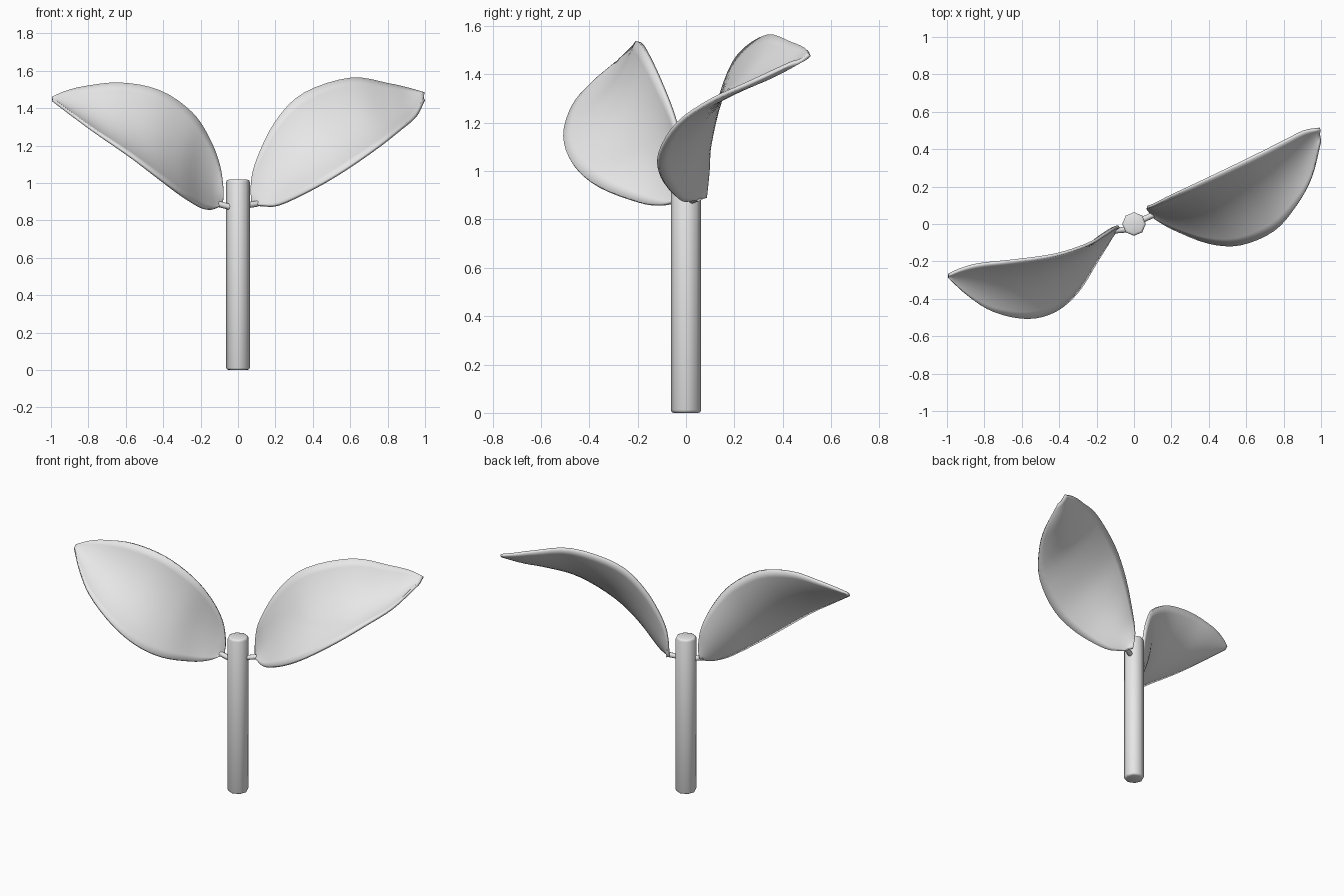
import bpy, bmesh, math
from mathutils import Vector

if "Cube" in bpy.data.objects:
    bpy.data.objects.remove(bpy.data.objects["Cube"])

grey = bpy.data.materials.new("plain grey")
grey.diffuse_color = (0.8, 0.8, 0.8, 1)
grey.use_nodes = True
grey.node_tree.nodes["Principled BSDF"].inputs["Base Color"].default_value = grey.diffuse_color


def make_object(name, bm, angle=60):
    bmesh.ops.recalc_face_normals(bm, faces=bm.faces)
    mesh = bpy.data.meshes.new(name)
    bm.to_mesh(mesh)
    bm.free()
    mesh.materials.append(grey)
    obj = bpy.data.objects.new(name, mesh)
    bpy.context.collection.objects.link(obj)
    bpy.ops.object.select_all(action='DESELECT')
    obj.select_set(True)
    bpy.context.view_layer.objects.active = obj
    bpy.ops.object.shade_smooth_by_angle(angle=math.radians(angle))
    return obj


def spline(points, steps):
    """Smooth curve through the given points."""
    p = [Vector(q) for q in points]
    p = [2 * p[0] - p[1]] + p + [2 * p[-1] - p[-2]]
    out = []
    for i in range(1, len(p) - 2):
        a, b, c, d = p[i - 1:i + 3]
        for s in range(steps):
            t = s / steps
            out.append(0.5 * (2 * b + (c - a) * t + (2 * a - 5 * b + 4 * c - d) * t ** 2
                              + (3 * b - a - 3 * c + d) * t ** 3))
    return out + [p[-2]]


def leaf(name, upper, lower, side, cup=0.1, across=12):
    """Cupped blade lofted between its upper and lower edges."""
    up, low = spline(upper, 4), spline(lower, 4)
    mid = [(a + b) / 2 for a, b in zip(up, low)]
    bm = bmesh.new()
    rows = []
    for i, (a, b) in enumerate(zip(up, low)):
        along = mid[min(i + 1, len(mid) - 1)] - mid[max(i - 1, 0)]
        back = along.cross(b - a).normalized() * side
        depth = cup * (b - a).length
        row = []
        for j in range(across + 1):
            t = j / across
            row.append(bm.verts.new(a.lerp(b, t) + back * depth * 4 * t * (1 - t)))
        rows.append(row)
    for r, s in zip(rows, rows[1:]):
        for j in range(across):
            bm.faces.new((r[j], r[j + 1], s[j + 1], s[j]))
    obj = make_object(name, bm)
    solid = obj.modifiers.new("thickness", 'SOLIDIFY')
    solid.thickness = 0.016
    solid.offset = 0


def rod(name, start, end, radius, sides, bevel=0):
    """Straight rod with optional softened ends."""
    start, end = Vector(start), Vector(end)
    axis = end - start
    bm = bmesh.new()
    bmesh.ops.create_cone(bm, cap_ends=True, segments=sides, radius1=radius,
                          radius2=radius, depth=axis.length)
    if bevel:
        rims = [e for e in bm.edges if abs(e.verts[0].co.z - e.verts[1].co.z) < 1e-4]
        bmesh.ops.bevel(bm, geom=rims, offset=bevel, segments=2, profile=0.5,
                        affect='EDGES')
    turn = axis.to_track_quat('Z', 'Y') if abs(axis.x) > 1e-6 else None
    for v in bm.verts:
        v.co = (turn @ v.co if turn else v.co) + (start + end) / 2
    make_object(name, bm)


# Stem and the two short stalks
rod("stem", (0, 0, 0), (0, 0, 1.018), 0.063, 8, 0.012)
rod("right_stalk", (0.03, 0.015, 0.878), (0.105, 0.05, 0.89), 0.016, 8)
rod("left_stalk", (-0.045, -0.03, 0.873), (-0.105, -0.035, 0.888), 0.016, 8)

# Right leaf
leaf("right_leaf",
     [(.075, .08, .89), (.07, .09, 1.0), (.1, .1, 1.13), (.2, .15, 1.33), (.35, .22, 1.48),
      (.6, .34, 1.56), (.8, .44, 1.53), (.91, .495, 1.505), (.995, .51, 1.48)],
     [(.09, .05, .885), (.13, .02, .88), (.22, -.03, .885), (.4, -.1, .97), (.57, -.11, 1.07),
      (.75, -.035, 1.195), (.87, .1, 1.29), (.95, .25, 1.36), (.995, .44, 1.45)], 1)

# Left leaf
leaf("left_leaf",
     [(-.085, -.015, .89), (-.08, -.015, .97), (-.1, -.02, 1.1), (-.155, -.055, 1.24),
      (-.25, -.11, 1.38), (-.42, -.165, 1.495), (-.63, -.195, 1.535), (-.82, -.215, 1.515),
      (-.92, -.24, 1.49), (-.992, -.272, 1.46)],
     [(-.09, -.03, .88), (-.12, -.07, .865), (-.15, -.12, .86), (-.2, -.2, .873),
      (-.3, -.36, .935), (-.42, -.465, 1.025), (-.57, -.505, 1.14), (-.75, -.47, 1.265),
      (-.88, -.39, 1.36), (-.992, -.29, 1.445)], -1)
